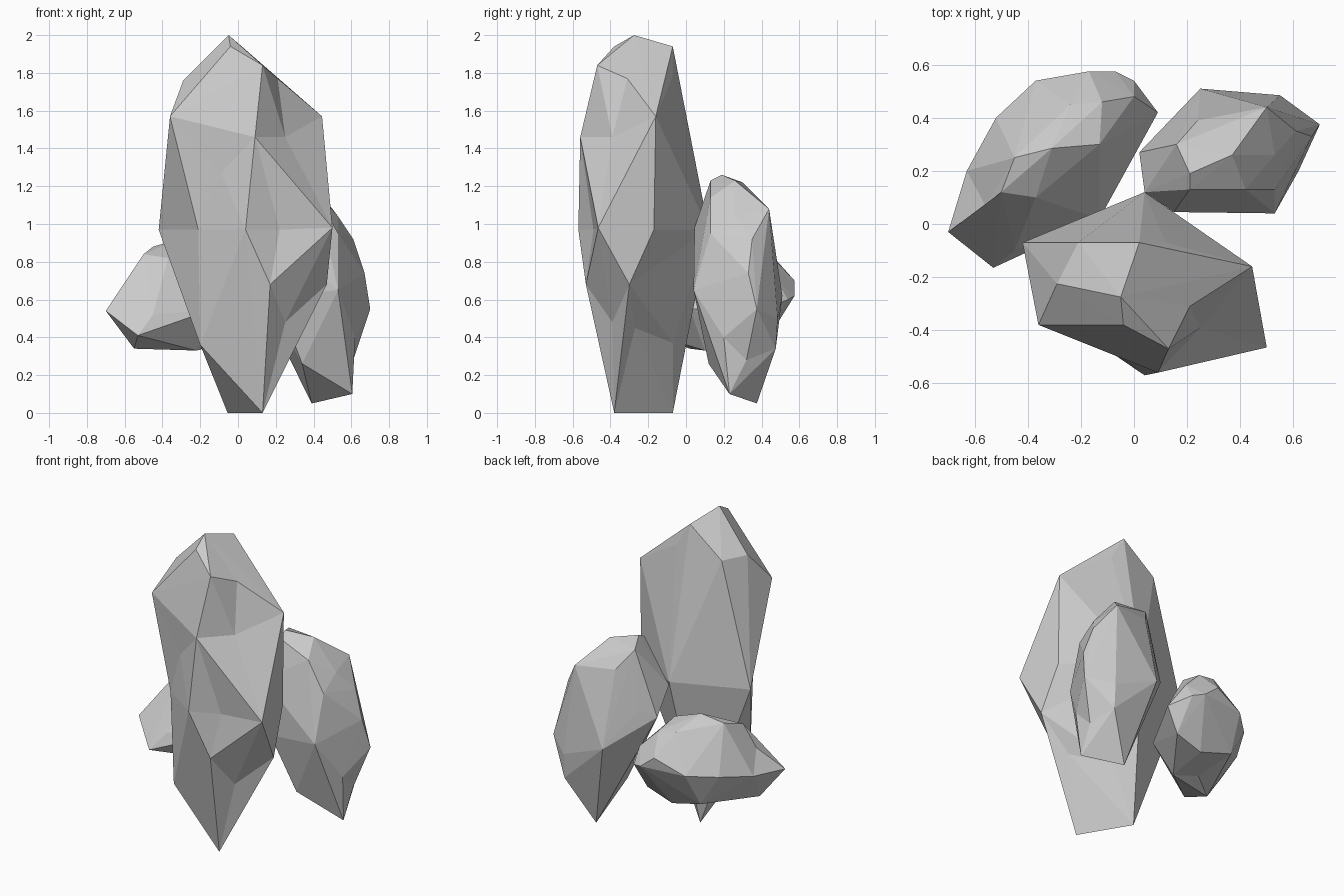
import bpy, bmesh
from mathutils import Vector
from mathutils.geometry import intersect_point_line


def edge_distance(edge, p):
    a, b = (v.co for v in edge.verts)
    q, t = intersect_point_line(p, a, b)
    return (p - a.lerp(b, min(max(t, 0.0), 1.0))).length


def make_rock(name, corners, chips=()):
    """Flat-faceted boulder: convex skin over its corners, then shallow chips."""
    bm = bmesh.new()
    for c in corners:
        bm.verts.new(c)
    bmesh.ops.convex_hull(bm, input=bm.verts[:])
    loose = [v for v in bm.verts if not v.link_faces]
    bmesh.ops.delete(bm, geom=loose, context='VERTS')
    bmesh.ops.triangulate(bm, faces=bm.faces[:])
    # each chip splits the closest edge and pulls the new corner inwards
    for c in chips:
        p = Vector(c)
        near = min(bm.edges, key=lambda e: edge_distance(e, p))
        new = bmesh.utils.edge_split(near, near.verts[0], 0.5)[1]
        for face in list(new.link_faces):
            beside = [e.other_vert(new) for e in new.link_edges]
            far = next(v for v in face.verts if v != new and v not in beside)
            bmesh.utils.face_split(face, new, far)
        new.co = p
    bmesh.ops.recalc_face_normals(bm, faces=bm.faces[:])
    mesh = bpy.data.meshes.new(name)
    bm.to_mesh(mesh)
    bm.free()
    obj = bpy.data.objects.new(name, mesh)
    bpy.context.collection.objects.link(obj)
    return obj


# Tall front boulder, listed from crown to foot
make_rock("tall_rock", [
    (-.05, -.275, 2.0), (-.04, -.38, 1.94), (.02, -.07, 1.94), (.13, -.47, 1.84),
    (-.29, -.225, 1.76), (-.21, -.07, 1.76), (.12, -.07, 1.78),
    (.445, -.16, 1.57), (-.36, -.38, 1.57), (.09, -.56, 1.46),
    (.04, -.57, .97), (.5, -.465, .98), (-.42, -.07, .97), (.04, .12, .97),
    (.47, -.3, .68), (.17, -.53, .68),
    (-.2, -.38, .36), (.1, -.07, .37), (.13, -.38, 0), (-.055, -.07, 0),
], chips=[
    (-.21, -.4, .97), (.25, -.39, 1.46), (.445, -.17, .97), (.21, -.31, 1.77),
    (.22, -.49, .97), (-.09, -.47, 1.27), (.25, -.39, .48), (.28, -.27, .45),
])

# Medium boulder at the back right
make_rock("medium_rock", [
    (.21, .19, 1.26), (.21, .13, 1.23), (.16, .3, 1.22), (.37, .26, 1.23),
    (.24, .39, 1.1), (.5, .44, 1.08), (.42, .13, 1.14), (.53, .26, 1.04),
    (.04, .12, .95), (.15, .045, .98), (.53, .13, .95), (.02, .27, .8),
    (.11, .34, .85), (.61, .35, .92), (.67, .33, .74), (.7, .375, .55),
    (.53, .04, .65), (.2, .05, .62), (.25, .51, .62), (.55, .485, .5),
    (.55, .475, .34), (.62, .2, .4), (.34, .12, .26), (.39, .375, .05), (.605, .23, .1),
], chips=[(.61, .32, .28)])

# Low boulder at the back left
make_rock("low_rock", [
    (-.31, .285, .92), (-.45, .25, .88), (-.5, .12, .84), (-.13, .3, .86),
    (-.37, .1, .82), (-.24, .45, .84), (-.12, .46, .82), (-.7, -.03, .54),
    (-.63, .2, .56), (-.52, .4, .6), (-.37, .54, .62), (-.17, .575, .7),
    (-.07, .575, .62), (0, .54, .6), (0, .48, .7), (.09, .42, .55),
    (-.13, .02, .55), (-.45, -.1, .52), (-.53, -.165, .41), (-.55, .02, .34),
    (-.22, .1, .33), (-.18, .4, .34), (0, .4, .4), (-.4, .42, .4),
], chips=[(-.56, .07, .68), (-.4, .12, .38)])
